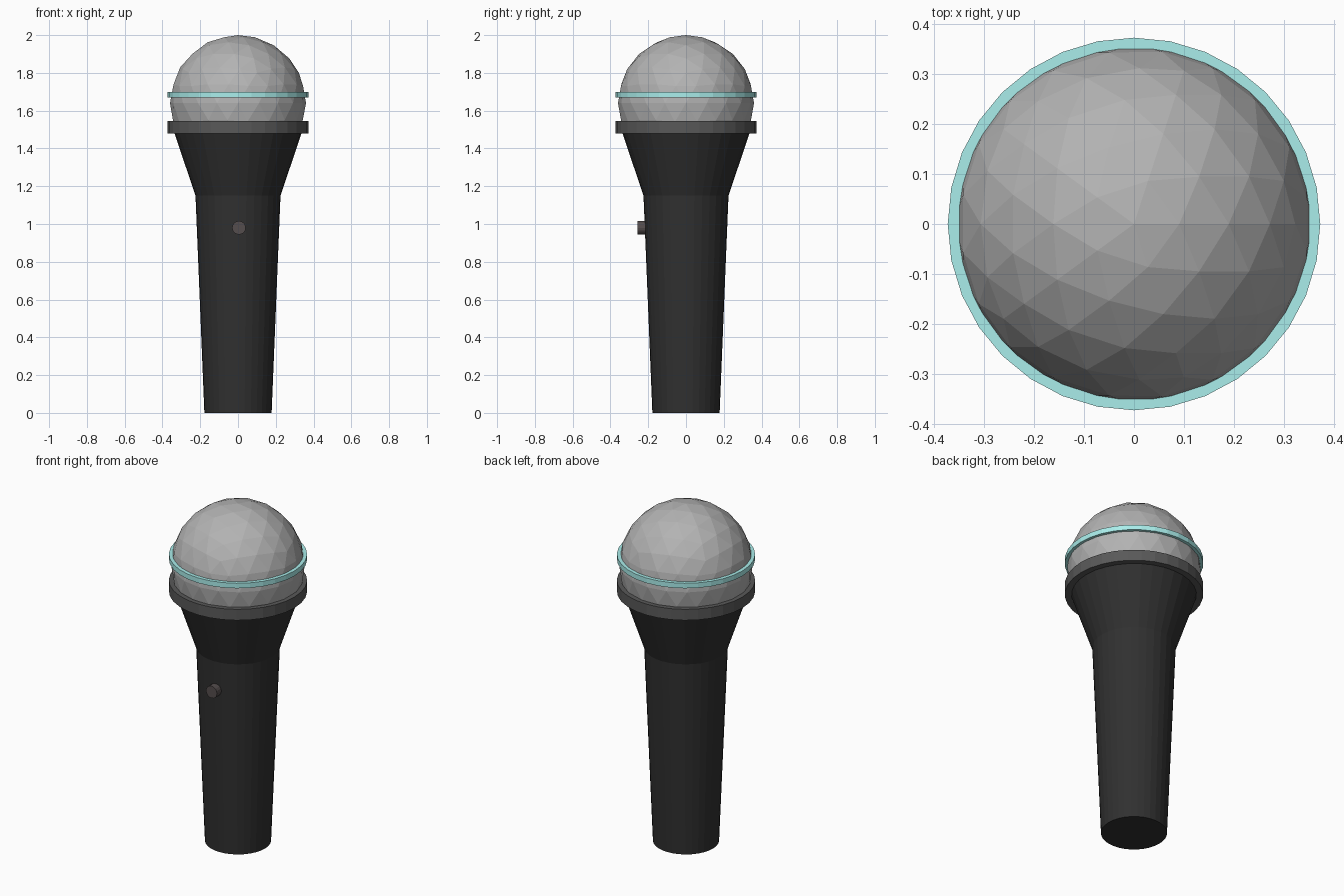
import bpy
import math

if "Cube" in bpy.data.objects:
    bpy.data.objects.remove(bpy.data.objects["Cube"])

SIDES = 32


def colour(obj, name, rgb):
    mat = bpy.data.materials.new(name)
    mat.diffuse_color = (*rgb, 1)
    mat.use_nodes = True
    mat.node_tree.nodes["Principled BSDF"].inputs["Base Color"].default_value = mat.diffuse_color
    obj.data.materials.append(mat)


def lathe(name, profile, closed=False):
    """Revolve (radius, z) points round z; open profiles get flat end caps."""
    n = len(profile)
    verts = [(r * math.sin(2 * math.pi * i / SIDES), r * math.cos(2 * math.pi * i / SIDES), z)
             for r, z in profile for i in range(SIDES)]
    faces = []
    for k in range(n if closed else n - 1):
        a, b = k * SIDES, (k + 1) % n * SIDES
        for i in range(SIDES):
            j = (i + 1) % SIDES
            faces.append((a + j, a + i, b + i, b + j))
    if not closed:
        faces.append(tuple(range(SIDES)))
        faces.append(tuple(reversed(range((n - 1) * SIDES, n * SIDES))))
    mesh = bpy.data.meshes.new(name)
    mesh.from_pydata(verts, [], faces)
    obj = bpy.data.objects.new(name, mesh)
    bpy.context.collection.objects.link(obj)
    return obj


# Tapered handle flaring out to the head
handle = lathe("handle", [(0.178, 0), (0.225, 1.15), (0.338, 1.485)])
colour(handle, "black", (0.03, 0.03, 0.03))

# Collar under the grille
collar = lathe("collar", [(0.372, 1.48), (0.372, 1.545)])
colour(collar, "dark_grey", (0.1, 0.1, 0.1))

# Faceted grille ball
bpy.ops.mesh.primitive_ico_sphere_add(subdivisions=3, radius=0.36, location=(0, 0, 1.64))
grille = bpy.context.object
grille.name = "grille"
colour(grille, "light_grey", (0.45, 0.45, 0.45))

# Thin accent band round the grille
band = lathe("accent_band", [(0.34, 1.67), (0.372, 1.67), (0.372, 1.70), (0.34, 1.70)], closed=True)
colour(band, "pale_teal", (0.4, 0.85, 0.83))

# Round switch on the front of the handle
bpy.ops.mesh.primitive_cylinder_add(vertices=16, radius=0.036, depth=0.08,
                                    location=(0.005, -0.216, 0.98),
                                    rotation=(math.pi / 2, 0, 0))
switch = bpy.context.object
switch.name = "switch_button"
colour(switch, "warm_grey", (0.09, 0.075, 0.075))
